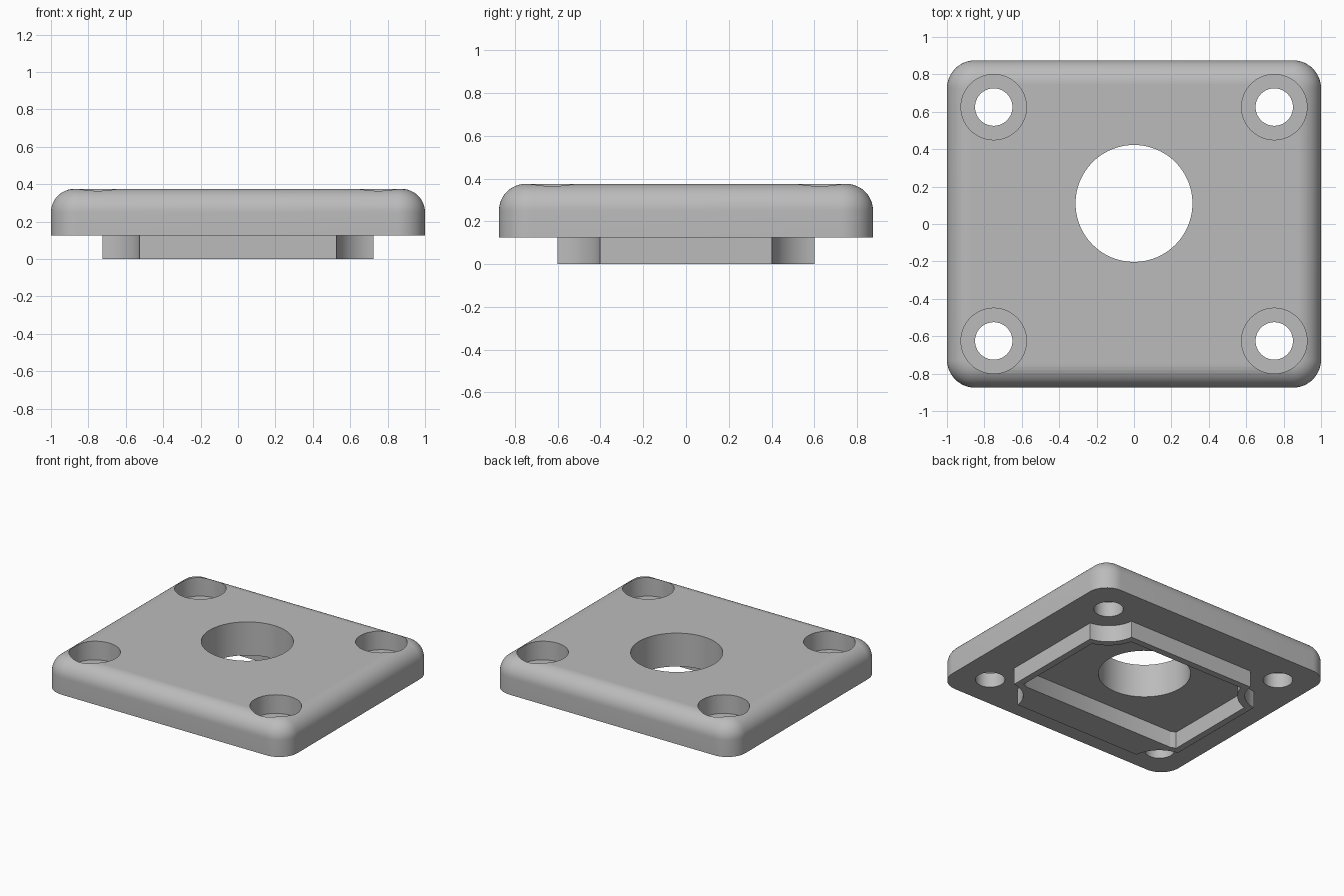
import bpy, bmesh
from math import sin, cos, pi, sqrt, atan2, radians

cube = bpy.data.objects.get("Cube")
if cube:
    bpy.data.objects.remove(cube, do_unlink=True)

BOLT_X, BOLT_Y = 0.75, 0.625
UNDERSIDE, TOP = 0.125, 0.375

grey = bpy.data.materials.new("plain_grey")
grey.use_nodes = True
grey.diffuse_color = (0.5, 0.5, 0.5, 1)
grey.node_tree.nodes["Principled BSDF"].inputs["Base Color"].default_value = (0.5, 0.5, 0.5, 1)


def loft(name, layers):
    """Solid through stacked outlines, each given as (points, z)."""
    bm = bmesh.new()
    rings = [[bm.verts.new((x, y, z)) for x, y in pts] for pts, z in layers]
    n = len(rings[0])
    for low, high in zip(rings, rings[1:]):
        for i in range(n):
            j = (i + 1) % n
            bm.faces.new((low[i], low[j], high[j], high[i]))
    bm.faces.new(rings[0][::-1])
    bm.faces.new(rings[-1])
    mesh = bpy.data.meshes.new(name)
    bm.to_mesh(mesh)
    bm.free()
    obj = bpy.data.objects.new(name, mesh)
    bpy.context.collection.objects.link(obj)
    mesh.materials.append(grey)
    return obj


def prism(name, pts, z0, z1):
    return loft(name, [(pts, z0), (pts, z1)])


def circle(cx, cy, r, n=64):
    return [(cx + r * cos(2 * pi * i / n), cy + r * sin(2 * pi * i / n)) for i in range(n)]


def rounded_rect(hx, hy, r, n=12):
    pts = []
    for k, (sx, sy) in enumerate([(1, 1), (-1, 1), (-1, -1), (1, -1)]):
        for i in range(n + 1):
            a = (k + i / n) * pi / 2
            pts.append((sx * (hx - r) + r * cos(a), sy * (hy - r) + r * sin(a)))
    return pts


def notched_rect(hx, y_front, y_back, r, n=16):
    """Rectangle whose corners are scooped by arcs around the bolt holes."""
    def corner(y_edge):
        dy, dx = y_edge - BOLT_Y, hx - BOLT_X
        start = atan2(-sqrt(r * r - dx * dx), dx) % (2 * pi)
        end = atan2(dy, -sqrt(r * r - dy * dy)) % (2 * pi)
        angles = [start + (end - start) * i / n for i in range(n + 1)]
        return [(BOLT_X + r * cos(a), BOLT_Y + r * sin(a)) for a in angles]
    back, front = corner(y_back), corner(y_front)
    return (back + [(-x, y) for x, y in back[::-1]]
            + [(-x, -y) for x, y in front] + [(x, -y) for x, y in front[::-1]])


def combine(target, tool, operation):
    mod = target.modifiers.new(operation.lower(), 'BOOLEAN')
    mod.operation, mod.solver, mod.object = operation, 'EXACT', tool
    bpy.context.view_layer.objects.active = target
    bpy.ops.object.modifier_apply(modifier=mod.name)
    bpy.data.objects.remove(tool, do_unlink=True)


# Plate with rounded corners and a filleted top edge
FILLET, STEPS = 0.125, 12
layers = [(rounded_rect(1, 0.875, 0.15), UNDERSIDE)]
for i in range(STEPS + 1):
    a = i / STEPS * pi / 2
    inset = FILLET * (1 - cos(a))
    layers.append((rounded_rect(1 - inset, 0.875 - inset, 0.15 - inset),
                   TOP - FILLET + FILLET * sin(a)))
plate = loft("cover_plate", layers)

# Locating rim below the plate, hollowed out to the underside
combine(plate, prism("rim", notched_rect(0.725, 0.6, 0.6, 0.225), 0, 0.2), 'UNION')
combine(plate, prism("pocket", notched_rect(0.675, 0.375, 0.55, 0.275), -0.1, UNDERSIDE),
        'DIFFERENCE')

# Central opening
combine(plate, prism("opening", circle(0, 0.11, 0.3125, 96), -0.1, 0.5), 'DIFFERENCE')

# Counterbored bolt holes
for sx in (-1, 1):
    for sy in (-1, 1):
        x, y = sx * BOLT_X, sy * BOLT_Y
        combine(plate, prism("bolt_hole", circle(x, y, 0.1), 0, 0.5), 'DIFFERENCE')
        combine(plate, prism("counterbore", circle(x, y, 0.175), TOP - 0.14, 0.5), 'DIFFERENCE')

# Smooth curves, crisp edges
bpy.ops.object.select_all(action='DESELECT')
plate.select_set(True)
bpy.context.view_layer.objects.active = plate
bpy.ops.object.shade_smooth_by_angle(angle=radians(30))
